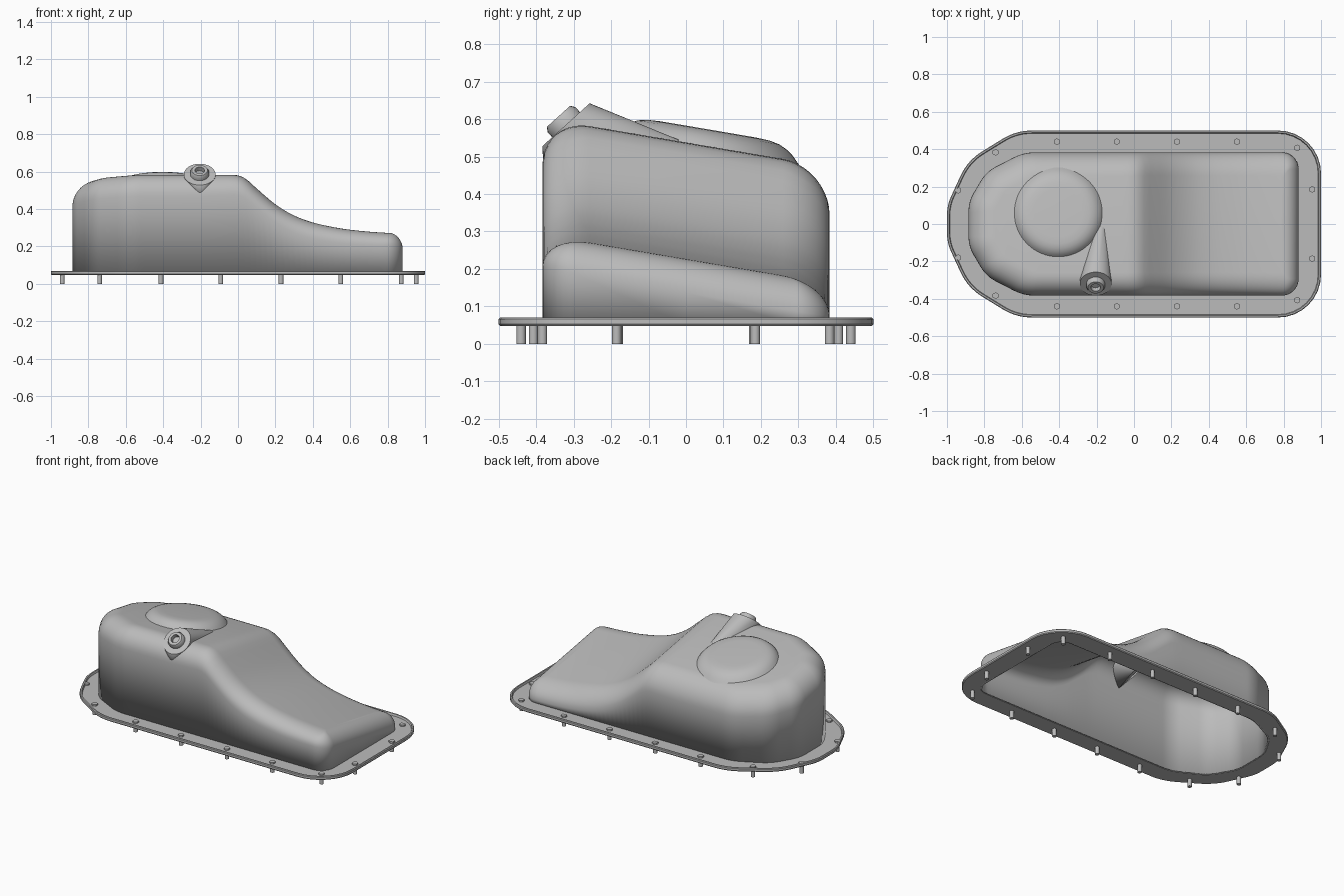
import bpy, bmesh, math
from mathutils import Vector
from mathutils.geometry import intersect_line_line

if "Cube" in bpy.data.objects:
    bpy.data.objects.remove(bpy.data.objects["Cube"])

steel = bpy.data.materials.new("grey steel")
steel.use_nodes = True
steel.diffuse_color = (0.5, 0.5, 0.5, 1)
steel.node_tree.nodes["Principled BSDF"].inputs["Base Color"].default_value = (0.5, 0.5, 0.5, 1)


def finish(bm, name, angle=35):
    bmesh.ops.recalc_face_normals(bm, faces=bm.faces)
    mesh = bpy.data.meshes.new(name)
    bm.to_mesh(mesh)
    bm.free()
    mesh.materials.append(steel)
    ob = bpy.data.objects.new(name, mesh)
    bpy.context.collection.objects.link(ob)
    bpy.ops.object.select_all(action='DESELECT')
    ob.select_set(True)
    bpy.context.view_layer.objects.active = ob
    bpy.ops.object.shade_smooth_by_angle(angle=math.radians(angle))
    return ob


# Closed outline mirrored about y = 0, with edges inset and corners rounded
def outline(corners, radii, insets, arc=8, side=44):
    pts = [Vector((corners[0][0], 0, 0))] + [Vector((x, y, 0)) for x, y in corners]
    pts.append(Vector((corners[-1][0], 0, 0)))
    lines = []
    for a, b, d in zip(pts, pts[1:], insets):
        u = (b - a).normalized()
        shift = Vector((u.y, -u.x, 0)) * d
        lines.append((a + shift, b + shift, u))
    half = [Vector((lines[0][0].x, 0, 0))]
    for k, rad in enumerate(radii):
        (a, b, u), (c, d, v) = lines[k], lines[k + 1]
        p = intersect_line_line(a, b, c, d)[0]
        turn = u.angle(v)
        r = max(rad - max(insets[k], insets[k + 1]), 0.012)
        start = p - u * r * math.tan(turn / 2)
        centre = start + Vector((u.y, -u.x, 0)) * r
        phi = math.atan2(-u.x, u.y)
        if k == len(radii) - 1:
            last = half[-1]
            half += [last.lerp(start, j / side) for j in range(1, side)]
        for j in range(arc + 1):
            t = phi - turn * j / arc
            half.append(centre - Vector((math.cos(t), math.sin(t), 0)) * r)
    half.append(Vector((lines[-1][0].x, 0, 0)))
    return half + [Vector((p.x, -p.y, 0)) for p in half[-2:0:-1]]


def bridge(bm, rings):
    for a, b in zip(rings, rings[1:]):
        n = len(a)
        for i in range(n):
            j = (i + 1) % n
            bm.faces.new((a[i], a[j], b[j], b[i]))


# Lengthwise height curve of the pan, tilted across its width
CURVE = [(-1, .578), (-.5, .578), (-.05, .578), (0, .575), (.04, .558), (.1, .505), (.2, .42), (.3, .36),
         (.4, .323), (.5, .3), (.6, .284), (.75, .27), (1, .258)]


def height(x, y):
    def slope(k):
        a, b = CURVE[max(k - 1, 0)], CURVE[min(k + 1, len(CURVE) - 1)]
        return (b[1] - a[1]) / (b[0] - a[0])
    k = max(i for i in range(len(CURVE) - 1) if CURVE[i][0] <= x or i == 0)
    (x0, z0), (x1, z1) = CURVE[k], CURVE[k + 1]
    w = x1 - x0
    t = (x - x0) / w
    z = (z0 * (1 + 2 * t) * (1 - t) ** 2 + slope(k) * w * t * (1 - t) ** 2
         + z1 * t * t * (3 - 2 * t) + slope(k + 1) * w * t * t * (t - 1))
    return z - 0.17 * (y + 0.24)


# Hollow pan body: wall, rounded shoulder and sloping top
PAN = [(-.885, .12), (-.79, .28), (-.59, .383), (.88, .383)]
PAN_RADII = [.2, .2, .25, .09]
ROUND = [.14, .14, .14, .125, .085]
bm = bmesh.new()
base = outline(PAN, PAN_RADII, [0] * 5)
rings = [[bm.verts.new((p.x, p.y, .05)) for p in base]]
STEPS = 10
for s in range(STEPS + 1):
    th = math.pi / 2 * s / STEPS
    ring = []
    for p in outline(PAN, PAN_RADII, [d * (1 - math.cos(th)) for d in ROUND]):
        mix = min(max((p.x + .2) / 1.0, 0), 1)
        r = .135 + (.085 - .135) * mix
        ring.append(bm.verts.new((p.x, p.y, height(p.x, p.y) - r * (1 - math.sin(th)))))
    rings.append(ring)
bridge(bm, rings)
top = rings[-1]
n = len(top)
for i in range(n // 2):
    quad = (top[i], top[i + 1], top[n - i - 1], top[(n - i) % n])
    bm.faces.new(list(dict.fromkeys(quad)))
pan = finish(bm, "pan_body", 40)
if max(pan.data.polygons, key=lambda f: f.center.z).normal.z < 0:
    pan.data.flip_normals()
shell = pan.modifiers.new("sheet thickness", 'SOLIDIFY')
shell.thickness = .01
shell.offset = -1

# Mounting flange with a raised outer lip
FLANGE = [(-1, .1), (-.89, .34), (-.63, .5), (1, .5)]
bm = bmesh.new()
rings = []
for inset, z in [(None, .048), (.004, .048), (0, .053), (0, .066), (.004, .07), (.012, .07), (.016, .058), (None, .058)]:
    loop = base if inset is None else outline(FLANGE, [.25, .3, .3, .23], [inset] * 5)
    rings.append([bm.verts.new((p.x, p.y, z)) for p in loop])
bridge(bm, rings + rings[:1])
finish(bm, "mounting_flange")

# Round raised pad on the deep end
bm = bmesh.new()
rings = []
for r, h in [(.245, -.012), (.235, .0), (.225, .013), (.21, .026), (.19, .037), (.165, .043), (.13, .045)]:
    ring = []
    for k in range(64):
        a = math.tau * k / 64
        x, y = -.405 + r * math.cos(a), .06 + r * math.sin(a)
        ring.append(bm.verts.new((x, y, height(x, y) + h)))
    rings.append(ring)
bridge(bm, rings)
bm.faces.new(rings[-1])
finish(bm, "round_pad", 50)

# Drain boss: a tilted disc blended back into the pan
face_centre = Vector((-.205, -.32, .585))
axis = Vector((0, -.67, .74)).normalized()
up = Vector((0, .74, .67)).normalized()
across = Vector((1, 0, 0))


def disc(bm, r, h, sides):
    return [bm.verts.new(face_centre + axis * h + across * r * math.cos(math.tau * k / sides)
                         + up * r * math.sin(math.tau * k / sides)) for k in range(sides)]


bm = bmesh.new()
disc(bm, .085, 0, 40)
disc(bm, .085, -.02, 40)
for x, y, z in [(-.2, -.02, .541), (-.16, -.02, .541), (-.18, -.02, .545),
                (-.2, -.38, .45), (-.2, -.25, .5)]:
    bm.verts.new((x, y, z))
hull = bmesh.ops.convex_hull(bm, input=bm.verts)
bmesh.ops.delete(bm, geom=[v for v in bm.verts if not v.link_faces], context='VERTS')
finish(bm, "drain_boss")

# Drain plug with a hexagonal socket
bm = bmesh.new()
rings = [disc(bm, r, h, 24) for r, h in [(.05, -.01), (.05, .018), (.042, .03), (.026, .03), (.024, .005)]]
bridge(bm, rings)
bm.faces.new(rings[-1])
bm.faces.new(rings[0])
finish(bm, "drain_plug")

# Flange bolts: hex head above, round shank below
SPOTS = [(-.94, .18), (-.74, .383), (-.412, .44), (-.092, .44), (.23, .44), (.55, .44), (.873, .407), (.953, .185)]
number = 0
for sx, sy in SPOTS:
    for side in (1, -1):
        number += 1
        bm = bmesh.new()
        for r, z0, z1, seg in [(.0125, 0, .056, 16), (.018, .056, .068, 6)]:
            made = bmesh.ops.create_cone(bm, cap_ends=True, segments=seg, radius1=r, radius2=r, depth=z1 - z0)
            bmesh.ops.translate(bm, verts=made["verts"], vec=(sx, sy * side, (z0 + z1) / 2))
        finish(bm, "flange_bolt_%d" % number)
